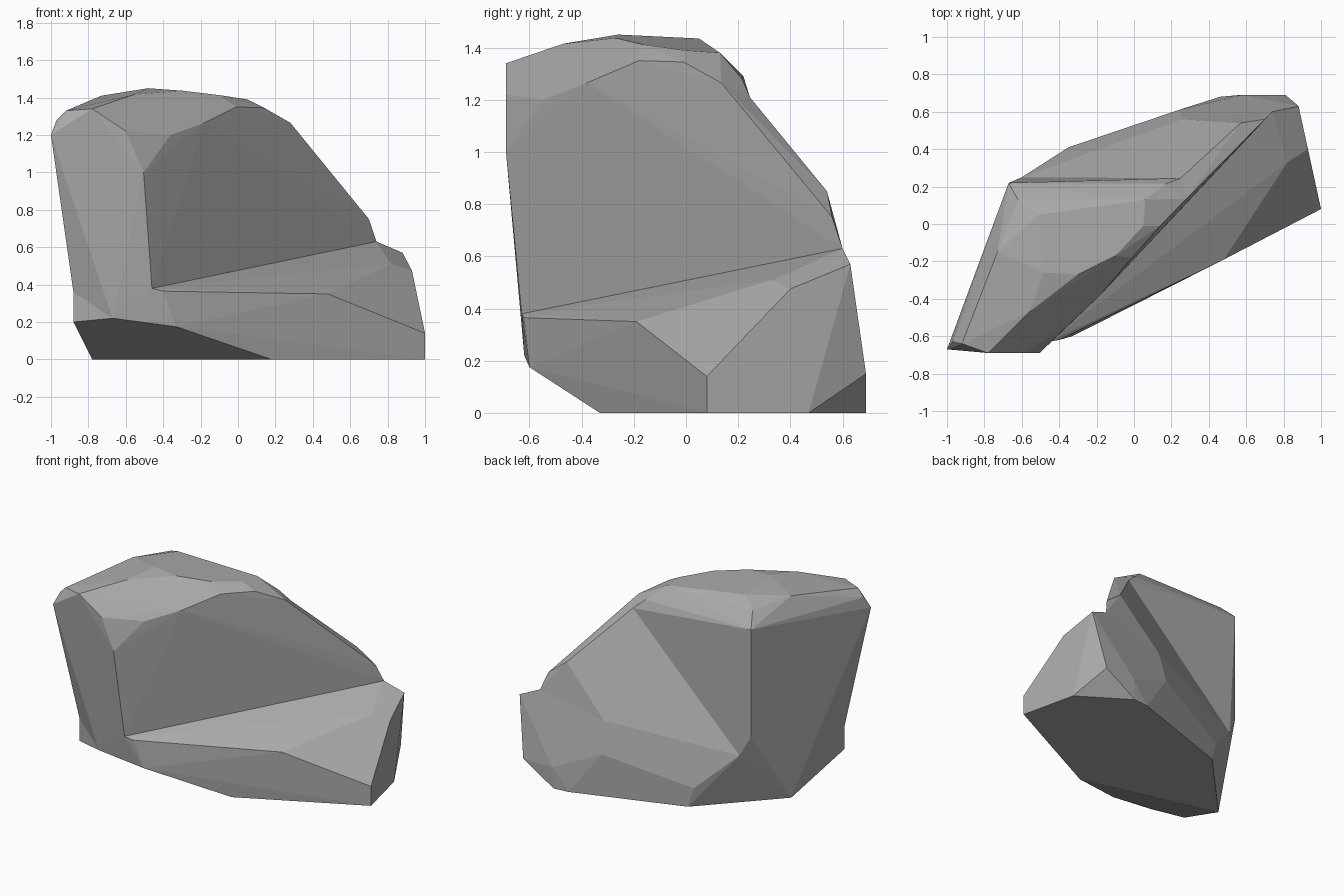
import bpy, bmesh

cube = bpy.data.objects.get("Cube")
if cube:
    bpy.data.objects.remove(cube, do_unlink=True)

# Stone colour
stone = bpy.data.materials.new("grey_stone")
stone.use_nodes = True
grey = (0.4, 0.4, 0.4, 1)
stone.diffuse_color = grey
bsdf = stone.node_tree.nodes["Principled BSDF"]
bsdf.inputs["Base Color"].default_value = grey
bsdf.inputs["Roughness"].default_value = 0.9


def boulder(name, corners):
    """Faceted convex lump wrapped around its corner points."""
    bm = bmesh.new()
    for co in corners:
        bm.verts.new(co)
    out = bmesh.ops.convex_hull(bm, input=bm.verts[:])
    loose = {g for g in out["geom_interior"] + out["geom_unused"]
             if isinstance(g, bmesh.types.BMVert)}
    bmesh.ops.delete(bm, geom=list(loose), context="VERTS")
    bmesh.ops.dissolve_limit(bm, angle_limit=0.03, verts=bm.verts[:], edges=bm.edges[:])
    bmesh.ops.recalc_face_normals(bm, faces=bm.faces[:])
    mesh = bpy.data.meshes.new(name)
    bm.to_mesh(mesh)
    bm.free()
    mesh.materials.append(stone)
    obj = bpy.data.objects.new(name, mesh)
    bpy.context.collection.objects.link(obj)
    return obj


def merge(target, other):
    """Union another lump into the target and drop the leftover."""
    union = target.modifiers.new("merge", "BOOLEAN")
    union.operation = "UNION"
    union.solver = "EXACT"
    union.object = other
    bpy.context.view_layer.update()
    graph = bpy.context.evaluated_depsgraph_get()
    merged = bpy.data.meshes.new_from_object(target.evaluated_get(graph))
    target.modifiers.clear()
    target.data = merged
    bpy.data.objects.remove(other, do_unlink=True)


# Crease where the tall face meets the ledge
crease_start, crease_end = (-.46, -.63, .38), (.74, .6, .63)

# Rim of the tall face, running down to the crease
rim = [(-.505, -.69, 1.0), (-.36, -.55, 1.2), (-.18, -.38, 1.265), (-.01, -.18, 1.35),
       (.14, -.01, 1.345), (.28, .135, 1.265)]
rim_end = (.7, .56, .75)

# Crown and shoulders
crown = [(-.6, -.69, 1.22), (-.78, -.69, 1.34), (-.56, -.47, 1.415), (-.3, -.27, 1.437),
         (-.1, -.17, 1.413), (.05, -.01, 1.39), (.06, .13, 1.38), (-.48, -.26, 1.45),
         (-.51, .05, 1.435), (-.73, -.15, 1.41), (-.66, .04, 1.375), (-.62, .13, 1.38),
         (-.67, .22, 1.29), (-1, -.67, 1.2), (-.97, -.63, 1.28), (-.92, -.57, 1.31),
         (-.92, -.64, 1.33), (.17, .215, 1.28)]

# Valley down the back, between the upright face and the sloping one
valley = [(.25, .245, 1.21), (-.6, .25, .38)]

# Lower end and foot of the back
heel = [(-.78, -.08, 0), (-.88, -.54, .36), (-.67, -.62, .22)]
back_foot = [(.26, .56, .52), (-.35, .41, .14), (-.31, .42, 0)]

# Low ledge and base
ledge = [(-.4, -.62, .365), (.48, -.19, .35), (1, .08, .14), (1, .08, 0), (.82, .33, .51),
         (.93, .4, .475), (.88, .63, .57), (.81, .69, .15), (.91, .47, 0), (.57, .69, 0),
         (.46, .68, 0), (.58, .69, .15), (.24, .61, .3), (-.33, -.6, .175), (.18, -.33, 0),
         (-.88, -.54, .2)]

body = boulder("rock_body", [crease_start, (-.67, .22, .52)] + rim + crown + valley + heel)
slope = boulder("rock_back_slope", [crease_start, crease_end, rim_end, (.57, .54, .85)]
                + rim + valley + back_foot)
foot = boulder("rock_ledge", [crease_start, crease_end, valley[1]] + heel + back_foot + ledge)

merge(body, slope)
merge(body, foot)
